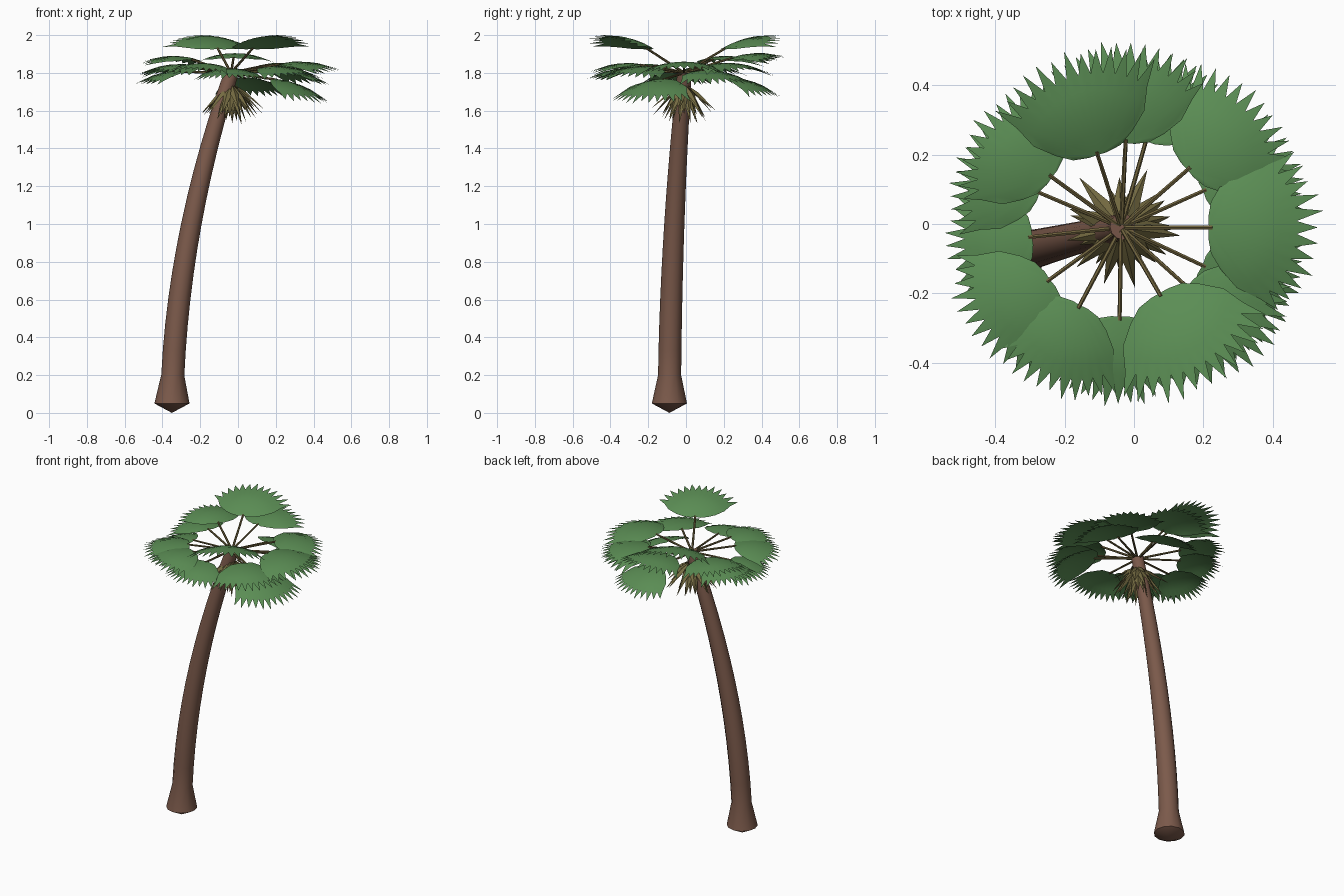
import bpy, bmesh, math, random
from mathutils import Vector, Matrix

if "Cube" in bpy.data.objects:
    bpy.data.objects.remove(bpy.data.objects["Cube"])

random.seed(4)


def material(name, rgb):
    m = bpy.data.materials.new(name)
    m.diffuse_color = (*rgb, 1)
    m.use_nodes = True
    m.node_tree.nodes["Principled BSDF"].inputs["Base Color"].default_value = m.diffuse_color
    return m


BARK = material("bark_brown", (0.20, 0.102, 0.07))
GREEN = material("leaf_green", (0.105, 0.27, 0.09))
STEM = material("stem_olive", (0.155, 0.12, 0.045))
DRY = material("dry_leaf_olive", (0.18, 0.15, 0.055))

CROWN = Vector((-0.037, -0.01, 1.79))


def finish(bm, name, mat, angle=40, sheet=False):
    if sheet:  # open sheets: make every face look upward
        bm.normal_update()
        bmesh.ops.reverse_faces(bm, faces=[f for f in bm.faces if f.normal.z < 0])
    else:
        bmesh.ops.recalc_face_normals(bm, faces=bm.faces)
    me = bpy.data.meshes.new(name)
    bm.to_mesh(me)
    bm.free()
    me.materials.append(mat)
    ob = bpy.data.objects.new(name, me)
    bpy.context.collection.objects.link(ob)
    bpy.ops.object.select_all(action='DESELECT')
    ob.select_set(True)
    bpy.context.view_layer.objects.active = ob
    bpy.ops.object.shade_smooth_by_angle(angle=math.radians(angle))


def tube(bm, path, sides):
    """Sweep circles along (point, radius) pairs; returns the rings."""
    rings = []
    for i, (p, r) in enumerate(path):
        d = path[min(i + 1, len(path) - 1)][0] - path[max(i - 1, 0)][0]
        x = Vector((0, 1, 0)).cross(d)
        x = x.normalized() if x.length > 1e-4 else Vector((1, 0, 0))
        y = d.normalized().cross(x)
        rings.append([bm.verts.new(p + r * (math.cos(a) * x + math.sin(a) * y))
                      for a in (2 * math.pi * k / sides for k in range(sides))])
    for a, b in zip(rings, rings[1:]):
        for k in range(sides):
            n = (k + 1) % sides
            bm.faces.new((a[k], a[n], b[n], b[k]))
    return rings


# Trunk: leaning curve with a flared foot and a pointed underside
def trunk_centre(z):
    f = (z / 1.8) ** 1.9
    return Vector((-0.350 + 0.315 * f, -0.088 + 0.08 * f, z))


heights = [0.05, 0.2] + [0.2 + 1.605 * i / 12 for i in range(1, 13)]
path = []
for z in heights:
    r = 0.093 if z < 0.1 else 0.061 - 0.023 * ((z - 0.2) / 1.6) ** 1.6
    path.append((trunk_centre(z), r))
bm = bmesh.new()
rings = tube(bm, path, 12)
for v in rings[0]:
    v.co.z = 0.05
tip = bm.verts.new((-0.35, -0.088, 0.0))
for k in range(12):
    bm.faces.new((tip, rings[0][k], rings[0][k - 1]))
bm.faces.new(rings[-1])
finish(bm, "trunk", BARK, 35)


# Fan leaf outline: (angle, length) from one corner round to the other
def fan_outline(teeth=13, spread=57, length=0.31):
    side = [(95, 0.03), (86, 0.075), (76, 0.125), (67, 0.19)]
    pts = [(-a, l) for a, l in side]
    for i in range(2 * teeth + 1):
        t = -spread + spread * i / teeth
        far = length * random.uniform(0.96, 1.03)
        pts.append((t, far if i % 2 else 0.245))
    return pts + [(a, l) for a, l in reversed(side)]


def fan_leaf(bm, matrix, size):
    """Domed fan of rays, drooping toward the toothed edge."""
    hinge = bm.verts.new(matrix @ Vector((0, 0, 0)))
    rays = []
    for i, (t, l) in enumerate(fan_outline()):
        ray = []
        for f in (0.3, 0.6, 0.82, 1.0):
            rad = (l if f == 1 else min(l, 0.245)) * f * size
            a, s = rad * math.cos(math.radians(t)), rad * math.sin(math.radians(t))
            pleat = 0.002 * f ** 3 * (1 if i % 2 else -1)
            droop = (1.1 * a * a + 1.1 * s * s) / size
            ray.append(bm.verts.new(matrix @ Vector((a, s, pleat - droop))))
        rays.append(ray)
    for p, q in zip(rays, rays[1:]):
        bm.faces.new((hinge, p[0], q[0]))
        for j in range(3):
            bm.faces.new((p[j], p[j + 1], q[j + 1], q[j]))


# Crown: (heading, elevation, leaf size) for each stem and its leaf
FRONDS = [(0, 13, 1.0), (24, 5, 0.9), (41, 12, 0.93), (74, -3, 0.87), (87, 20, 0.9),
          (108, 32, 0.96), (144, 18, 0.84), (157, 10, 0.8), (186, 4, 0.78), (216, 11, 0.87),
          (242, 12, 0.84), (269, 7, 0.8), (300, 32, 0.96), (318, 9, 0.92), (335, -5, 0.95)]
leaves, stems = bmesh.new(), bmesh.new()
for heading, elev, size in FRONDS:
    turn = (Matrix.Rotation(math.radians(heading), 4, 'Z')
            @ Matrix.Rotation(math.radians(-elev), 4, 'Y'))
    end = CROWN + turn @ Vector((0.26, 0, 0))
    fan_leaf(leaves, Matrix.Translation(end) @ turn, size)
    start = CROWN + Vector((0, 0, 0.01)) + turn @ Vector((0.01, 0, 0))
    for r in tube(stems, [(start, 0.007), (end + turn @ Vector((0.01, 0, -0.003)), 0.006)], 6):
        stems.faces.new(r)
finish(leaves, "fan_leaves", GREEN, 60, True)
finish(stems, "leaf_stems", STEM)

# Skirt of dry hanging blades: folded slim diamonds round the trunk top
skirt = bmesh.new()
COUNT = 34
for i in range(COUNT):
    drop = (38, 52, 67)[i % 3] + random.uniform(-6, 6)
    length = random.uniform(0.2, 0.245)
    turn = (Matrix.Rotation(2 * math.pi * i / COUNT + random.uniform(-0.06, 0.06), 4, 'Z')
            @ Matrix.Rotation(math.radians(drop), 4, 'Y'))
    root = Vector((-0.036, -0.012, 1.75))
    shape = [(0.02, 0, 0), (0.1, 0.022, -0.006), (length, 0, -0.012), (0.1, -0.022, -0.006), (0.1, 0, 0.006)]
    v = [skirt.verts.new(root + turn @ Vector(p)) for p in shape]
    for a, b in ((0, 1), (1, 2), (2, 3), (3, 0)):
        skirt.faces.new((v[a], v[b], v[4]))
finish(skirt, "dry_leaf_skirt", DRY, 20, True)
